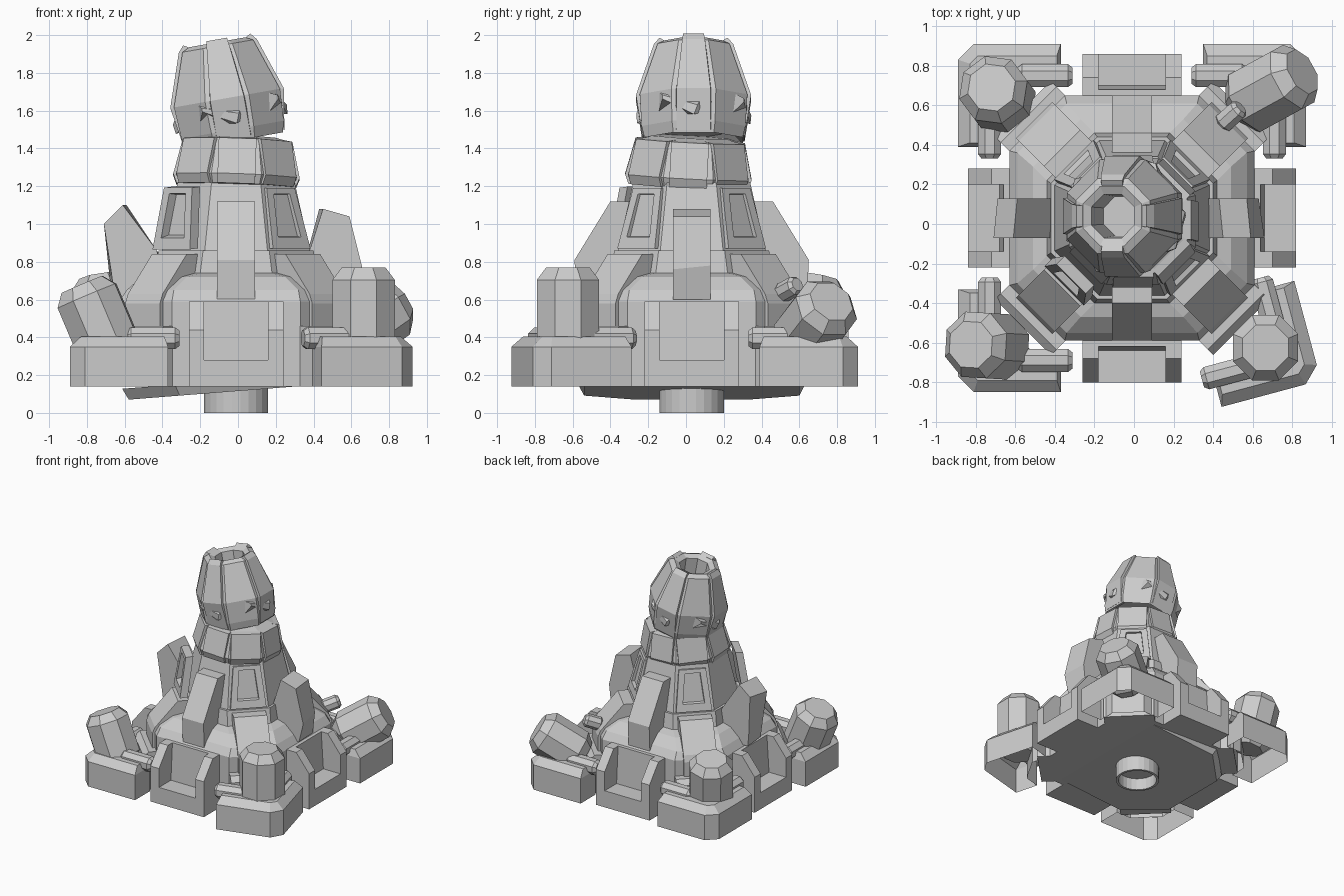
import bpy, bmesh, math
from mathutils import Matrix, Vector

if "Cube" in bpy.data.objects:
    bpy.data.objects.remove(bpy.data.objects["Cube"])

C = Matrix.Translation((-0.01, 0.03, 0))


def turn(deg):
    return C @ Matrix.Rotation(math.radians(deg), 4, 'Z')


def loft(name, rings, mat=Matrix(), bottom=True, top=True):
    """Skin matching rings of points, optionally capped."""
    bm = bmesh.new()
    rows = [[bm.verts.new(mat @ Vector(p)) for p in r] for r in rings]
    n = len(rows[0])
    for a, b in zip(rows, rows[1:]):
        for i in range(n):
            j = (i + 1) % n
            bm.faces.new((a[i], a[j], b[j], b[i]))
    if bottom:
        bm.faces.new(rows[0][::-1])
    if top:
        bm.faces.new(rows[-1])
    bmesh.ops.recalc_face_normals(bm, faces=bm.faces)
    me = bpy.data.meshes.new(name)
    bm.to_mesh(me)
    bm.free()
    ob = bpy.data.objects.new(name, me)
    bpy.context.collection.objects.link(ob)
    return ob


def prism(name, prof, t0, t1, mat):
    """Extrude a radius/height profile sideways from t0 to t1."""
    return loft(name, [[(r, t, z) for r, z in prof] for t in (t0, t1)], mat)


def octa(f, h, z):
    """Octagon with flats at distance f and half edge h."""
    return [(f, -h, z), (f, h, z), (h, f, z), (-h, f, z),
            (-f, h, z), (-f, -h, z), (-h, -f, z), (h, -f, z)]


def lathe(name, prof, mat, n=8, **kw):
    k = 1 / math.cos(math.pi / n)
    return loft(name, [[(r * k * math.cos((i + .5) * math.tau / n),
                         r * k * math.sin((i + .5) * math.tau / n), z)
                        for i in range(n)] for r, z in prof], mat, **kw)


def barrel(name, base, tip, r, mat=Matrix()):
    """Octagonal drum with chamfered ends between two points."""
    a, b = Vector(base), Vector(tip)
    d = b - a
    L, c = d.length, r * .4
    m = mat @ Matrix.Translation(a) @ d.to_track_quat('Z', 'Y').to_matrix().to_4x4()
    return lathe(name, [(r * .7, 0), (r, c), (r, L - c), (r * .7, L)], m)


# Underside: tilted foundation plate and round plug
tilt = Matrix.Translation((-.01, .03, .115)) @ Matrix.Rotation(math.radians(-4.5), 4, 'Y')
loft("foundation_plate", [octa(.57, .3, 0), octa(.6, .32, .06)], tilt)
lathe("bottom_plug", [(.15, .1), (.15, 0), (.17, 0), (.17, .2)], C, n=24, top=False)

# Main body and tapered middle tower
loft("lower_body", [octa(.62, .34, .14), octa(.62, .34, .59), octa(.58, .33, .65),
                    octa(.5, .26, .72), octa(.43, .19, .74), octa(.41, .175, .86)], C)
loft("middle_tower", [octa(.40, .17, .82), octa(.31, .13, 1.22)], turn(0))

# Cardinal bays: recessed seat, two cheeks
for k, side in enumerate(("right", "back", "left", "front")):
    m = turn(90 * k)
    prism(side + "_bay_sill", [(.5, .14), (.83, .14), (.83, .28), (.67, .28),
                               (.65, .59), (.5, .59)], -.17, .17, m)
    for s in (-1, 1):
        prism(side + "_bay_cheek", [(.5, .14), (.83, .14), (.83, .44), (.71, .59),
                                    (.5, .59)], s * .17, s * .25, m)

# Buttress fins: front and back intact, left and right bent
fin = [(.3, .58), (.61, .58), (.62, .81), (.43, 1.12), (.31, 1.12)]
prism("front_fin", fin, -.1, .1, turn(270))
prism("back_fin", fin, -.1, .1, turn(90))


def bent_fin(name, a, b, mat):
    loft(name, [[(r, t * .1, z) for r, z in p] for t, p in ((-1, a), (1, b))], mat)


bent_fin("left_fin", [(.36, .6), (.66, .6), (.67, .72), (.68, 1.02), (.58, 1.1), (.4, .83)],
         [(.36, .6), (.64, .6), (.66, .74), (.70, 1.0), (.6, 1.1), (.42, .86)], turn(180))
bent_fin("right_fin", [(.36, .6), (.63, .6), (.67, .76), (.6, 1.04), (.46, 1.08), (.37, .8)],
         [(.36, .6), (.62, .6), (.64, .78), (.58, 1.04), (.44, 1.08), (.37, .82)], turn(0))


# Window panels on the diagonal faces
def quad(d, w0, w1, z0, z1):
    r = lambda z: .405 - .26 * (z - .84) + d
    return [(r(z0), -w0, z0), (r(z0), w0, z0), (r(z1), w1, z1), (r(z1), -w1, z1)]


L_OUT = [(.36, .88), (.80, .88), (.88, .80), (.88, .36),
         (.68, .36), (.68, .5), (.5, .68), (.36, .68)]
L_TOP = [(.38, .82), (.78, .82), (.82, .78), (.82, .38),
         (.69, .38), (.69, .5), (.5, .69), (.38, .69)]

for k, q in enumerate(("back_right", "back_left", "front_left", "front_right")):
    d = turn(45 + 90 * k)
    # Front left panel has come loose and stands off the wall
    loose = q == "front_left"
    w = d @ (Matrix.Translation((.07, 0, 0)) if loose else Matrix())
    if loose:
        w = w @ Matrix.Translation((.37, 0, .88)) @ Matrix.Rotation(.1, 4, 'Y') \
            @ Matrix.Translation((-.37, 0, -.88))
    loft(q + "_window_panel", [quad(-.04, .14, .105, .87, 1.19), quad(.02, .14, .105, .87, 1.19),
                               quad(.02, .085, .06, .93, 1.16), quad(-.03, .08, .055, .94, 1.15)], w)
    # Diagonal buttress with stepped foot
    prism(q + "_buttress", [(.3, .2), (.7, .2), (.7, .58), (.68, .63), (.5, .84), (.3, .84)],
          -.13, .13, d)
    prism(q + "_buttress_foot", [(.4, .14), (.78, .14), (.78, .42), (.74, .46), (.4, .46)],
          -.2, .2, d)
    # Corner wall, open underneath; front right one is knocked askew
    m = turn(90 * k)
    if q == "front_right":
        p = Vector((.87, -.85, 0))
        m = Matrix.Translation(p + Vector((.075, .06, 0))) \
            @ Matrix.Rotation(math.radians(15), 4, 'Z') @ Matrix.Translation(-p) @ m
    loft(q + "_corner_wall", [[(x, y, z) for x, y in P] for P, z in
                              ((L_OUT, .14), (L_OUT, .35), (L_TOP, .405))], m, bottom=False)
    # Capped rods lying behind the wall tops
    barrel(q + "_rod_a", (.3, .72, .395), (.58, .72, .395), .058, m)
    barrel(q + "_rod_b", (.72, .3, .395), (.72, .58, .395), .058, m)

# Corner drums, each leaning differently
barrel("front_right_drum", (.665, -.625, .27), (.665, -.625, .77), .165)
barrel("front_left_drum", (-.66, -.62, .29), (-.825, -.61, .68), .165)
barrel("back_left_drum", (-.66, .61, .27), (-.72, .69, .72), .165)
barrel("back_right_drum", (.54, .60, .37), (.85, .77, .59), .165)
barrel("broken_pipe", (.44, .5, .63), (.54, .59, .68), .05)

# Collar under the head, with raised plates
collar = Matrix.Translation((-.01, .01, 1.2)) @ Matrix.Rotation(math.radians(-3), 4, 'X') \
    @ Matrix.Rotation(math.radians(2), 4, 'Y')
lathe("collar", [(.27, -.01), (.3, 0), (.32, .05), (.27, .24), (.2, .26)], collar)
for k in range(8):
    m = collar @ Matrix.Rotation(k * math.pi / 4, 4, 'Z')
    s = .115 if k % 2 else .1
    prism("collar_plate", [(.25, 0), (.315, 0), (.335, .05), (.29, .24), (.22, .25)], -s, s, m)

# Hollow leaning head
head = Matrix.Translation((-.02, .04, 1.45)) @ Matrix.Rotation(math.radians(-10), 4, 'Y')
lathe("head_shell", [(.2, .05), (.26, -.01), (.275, .05), (.285, .22), (.19, .5),
                     (.15, .52), (.11, .5), (.1, .2)], head)
for k in range(4):
    m = head @ Matrix.Rotation(k * math.pi / 2, 4, 'Z')
    loft("head_rib", [[(.24, -.1, .03), (.24, .1, .03), (.27, .09, 0), (.27, -.09, 0)],
                      [(.24, -.1, .2), (.24, .1, .2), (.305, .09, .22), (.305, -.09, .22)],
                      [(.14, -.06, .48), (.14, .06, .48), (.21, .06, .5), (.21, -.06, .5)],
                      [(.12, -.05, .5), (.12, .05, .5), (.18, .055, .535), (.18, -.055, .535)]], m)
# Buckled wedges around the lower head
for a in (-100, -15, 75, 160):
    m = head @ Matrix.Rotation(math.radians(a), 4, 'Z')
    loft("buckled_wedge", [[(.24, -.13, .1), (.24, .12, .1), (.24, .12, .2), (.24, -.13, .22)],
                           [(.3, -.09, .17), (.29, .08, .08), (.29, .1, .13), (.3, -.09, .19)]], m)
